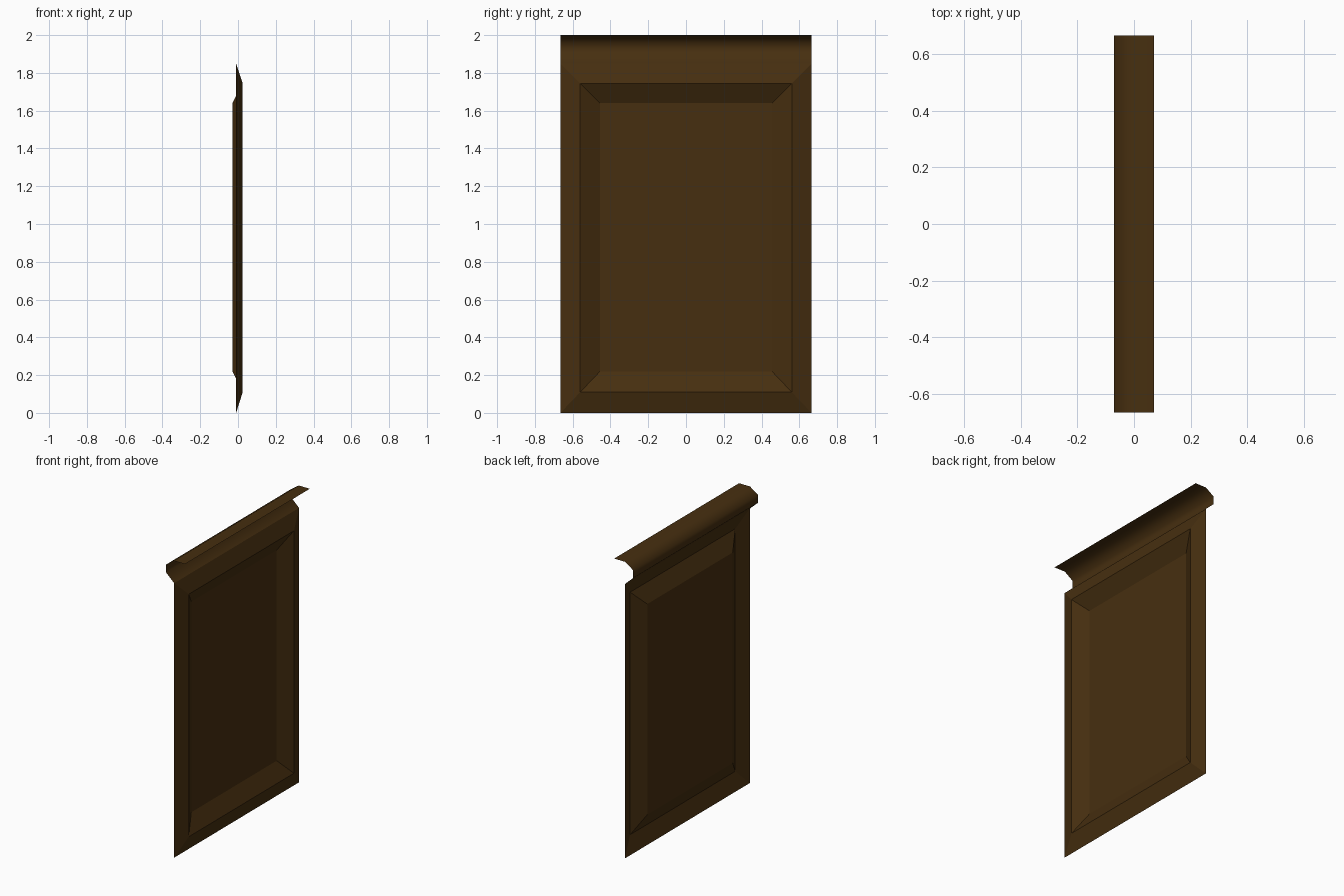
import bpy, bmesh, math

if "Cube" in bpy.data.objects:
    bpy.data.objects.remove(bpy.data.objects["Cube"])

wood = bpy.data.materials.new("dark_brown_wood")
wood.diffuse_color = (0.062, 0.028, 0.005, 1)
wood.use_nodes = True
wood.node_tree.nodes["Principled BSDF"].inputs["Base Color"].default_value = wood.diffuse_color


def finish(name, bm, angle):
    me = bpy.data.meshes.new(name)
    bm.to_mesh(me)
    bm.free()
    me.materials.append(wood)
    ob = bpy.data.objects.new(name, me)
    bpy.context.collection.objects.link(ob)
    bpy.ops.object.select_all(action='DESELECT')
    ob.select_set(True)
    bpy.context.view_layer.objects.active = ob
    bpy.ops.object.shade_smooth_by_angle(angle=math.radians(angle))
    return ob


# Wainscot panel: nested rectangles (x, half width, bottom, top) joined by bevels
rings = [(-0.01, 0.665, 0.0, 1.85),
         (0.025, 0.56, 0.11, 1.745),
         (-0.03, 0.455, 0.22, 1.64)]
bm = bmesh.new()
loops = [[bm.verts.new((x, y, z)) for y, z in ((-w, lo), (w, lo), (w, hi), (-w, hi))]
         for x, w, lo, hi in rings]
for outer, inner in zip(loops, loops[1:]):
    for i in range(4):
        j = (i + 1) % 4
        bm.faces.new((outer[i], outer[j], inner[j], inner[i]))
bm.faces.new(loops[-1])
finish("wall_panel", bm, 15)

# Top rail: open profile swept across the width
profile = [(-0.01, 1.85), (-0.07, 1.905), (-0.07, 1.96), (-0.012, 2.0), (0.07, 2.0)]
bm = bmesh.new()
left, right = [[bm.verts.new((x, y, z)) for x, z in profile] for y in (-0.665, 0.665)]
for i in range(len(profile) - 1):
    bm.faces.new((left[i], right[i], right[i + 1], left[i + 1]))
finish("top_rail", bm, 60)
